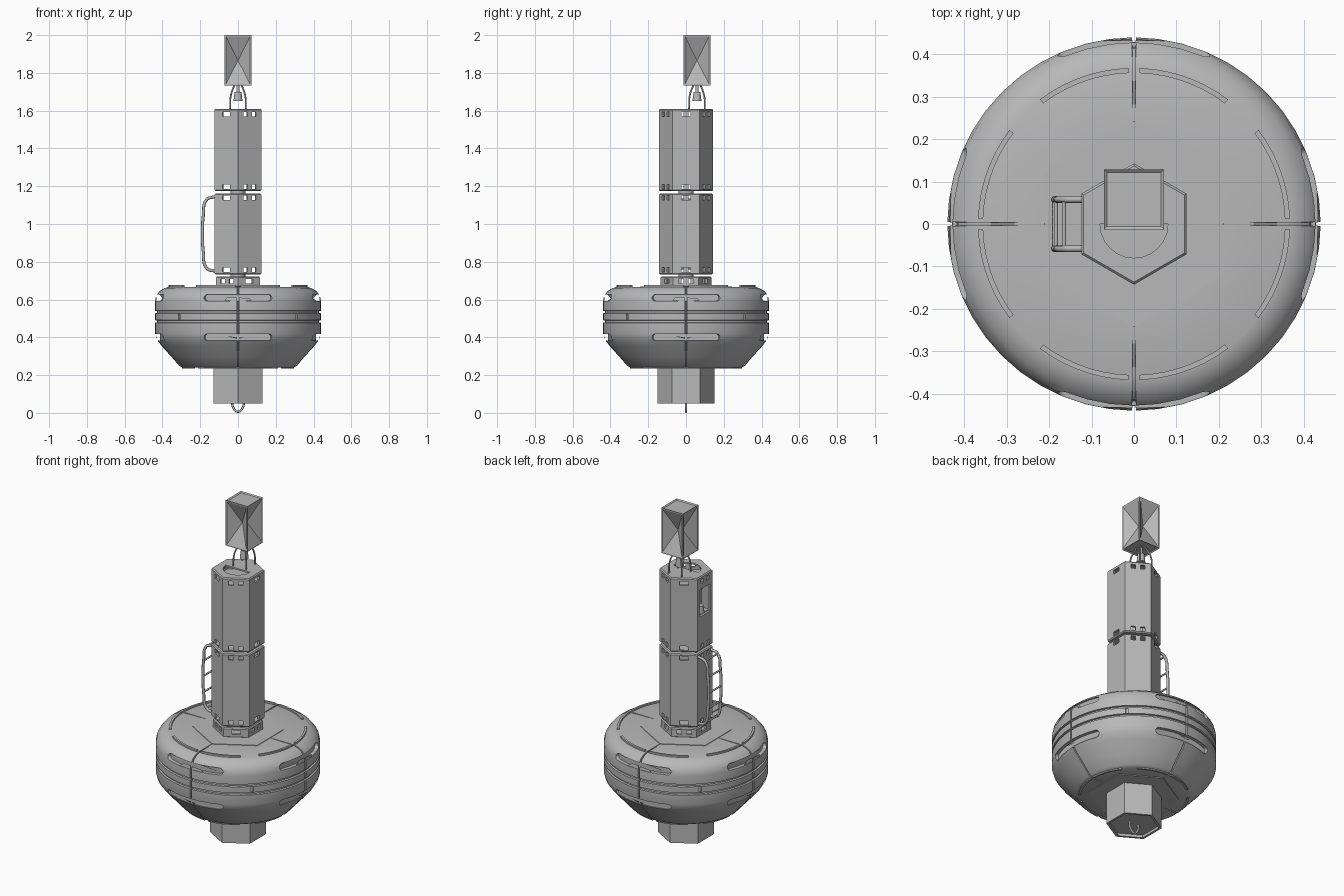
import bpy, bmesh
from math import sin, cos, pi, radians
from mathutils import Matrix, Vector

cube = bpy.data.objects.get("Cube")
if cube:
    bpy.data.objects.remove(cube, do_unlink=True)

grey = bpy.data.materials.new("plain grey")
grey.use_nodes = True
grey.diffuse_color = (0.48, 0.48, 0.48, 1)
grey.node_tree.nodes["Principled BSDF"].inputs["Base Color"].default_value = grey.diffuse_color


def finish(name, bm):
    bmesh.ops.recalc_face_normals(bm, faces=bm.faces)
    me = bpy.data.meshes.new(name)
    bm.to_mesh(me)
    bm.free()
    me.materials.append(grey)
    ob = bpy.data.objects.new(name, me)
    bpy.context.collection.objects.link(ob)
    return ob


def activate(ob):
    bpy.ops.object.select_all(action='DESELECT')
    ob.select_set(True)
    bpy.context.view_layer.objects.active = ob


def smooth(ob, angle=35):
    activate(ob)
    bpy.ops.object.shade_smooth_by_angle(angle=radians(angle))


def cut(ob, bm):
    cutter = finish("cutter", bm)
    cutter.hide_render = True
    mod = ob.modifiers.new("cut", 'BOOLEAN')
    mod.operation, mod.solver, mod.object = 'DIFFERENCE', 'EXACT', cutter
    activate(ob)
    bpy.ops.object.modifier_apply(modifier=mod.name)
    bpy.data.objects.remove(cutter, do_unlink=True)


def loft(bm, rings):
    """Closed solid through equally long rings of points."""
    loops = [[bm.verts.new(p) for p in ring] for ring in rings]
    n = len(loops[0])
    for a, b in zip(loops, loops[1:]):
        for i in range(n):
            bm.faces.new((a[i], a[(i + 1) % n], b[(i + 1) % n], b[i]))
    bm.faces.new(loops[0])
    bm.faces.new(loops[-1])
    return bm


def hexagon(r, z):
    return [(r * sin(k * pi / 3), r * cos(k * pi / 3), z) for k in range(6)]


def hex_solid(*steps):
    return loft(bmesh.new(), [hexagon(r, z) for r, z in steps])


def box(bm, size, centre, turn=0):
    m = Matrix.Rotation(turn, 4, 'Z') @ Matrix.Translation(centre) @ Matrix.Diagonal((*size, 1))
    bmesh.ops.create_cube(bm, size=1, matrix=m)
    return bm


def cylinder(name, r1, r2, z0, z1, x=0, y=0):
    bm = bmesh.new()
    bmesh.ops.create_cone(bm, cap_ends=True, segments=20, radius1=r1, radius2=r2, depth=z1 - z0,
                          matrix=Matrix.Translation((x, y, (z0 + z1) / 2)))
    ob = finish(name, bm)
    smooth(ob)
    return ob


def tube(name, points, radius):
    cu = bpy.data.curves.new(name, 'CURVE')
    cu.dimensions = '3D'
    cu.bevel_depth, cu.bevel_resolution, cu.use_fill_caps = radius, 2, True
    cu.resolution_u = 6
    sp = cu.splines.new('BEZIER')
    sp.bezier_points.add(len(points) - 1)
    for bp, p in zip(sp.bezier_points, points):
        bp.co = p
        bp.handle_left_type = bp.handle_right_type = 'AUTO'
    ob = bpy.data.objects.new(name, cu)
    bpy.context.collection.objects.link(ob)
    cu.materials.append(grey)
    activate(ob)
    bpy.ops.object.convert(target='MESH')
    return ob


def polar(r, deg, z):
    return (r * cos(radians(deg)), r * sin(radians(deg)), z)


# Float: turned profile with sunken seams between its four quarters
profile = [(.2, .24), (.295, .24), (.312, .25), (.355, .3), (.405, .355), (.432, .392), (.44, .42),
           (.44, .477), (.43, .479), (.43, .489), (.44, .491), (.44, .527), (.43, .529),
           (.43, .539), (.44, .541), (.44, .59), (.434, .62), (.415, .645), (.39, .66),
           (.367, .667), (.2, .667)]
angles = []
for q in range(4):
    angles += [(q * 90 + a, abs(a) < .55) for a in (-.6, -.5, .5, .6)]
    angles += [(q * 90 + 7.5 * k, False) for k in range(1, 12)]
rings = []
for i, (r, z) in enumerate(profile):
    sink = 0 < i < len(profile) - 1
    rings.append([polar(r * .975, a, .45 + (z - .45) * .965) if deep and sink else polar(r, a, z)
                  for a, deep in angles])
float_body = finish("float_body", loft(bmesh.new(), rings))

# Long rounded recesses above and below the band, and short links across it
cutters = bmesh.new()
for side in range(4):
    for z, floor in ((.61, .418), (.4, .42)):
        outline = []
        for end in (1, -1):
            for k in range(7):
                t = radians(-90 + 30 * k)
                outline.append((end * (22 + 2.4 * cos(t)), end * .018 * sin(t)))
            steps = [end * (22 - 4 * k) for k in range(1, 11)]
            outline += [(a, end * .018) for a in steps]
        loft(cutters, [[polar(r, side * 90 + a, z + h) for a, h in outline] for r in (floor, .47)])
    box(cutters, (.04, .012, .034), (.45, 0, .509), radians(45 + side * 90))
cut(float_body, cutters)
smooth(float_body)

# Raised lips round the deck and the underside
bm = bmesh.new()
for r, z0, z1 in ((.362, .655, .676), (.29, .234, .25)):
    for q in range(4):
        for start in (2, 53):
            sweep = [q * 90 + start + 5 * k for k in range(8)]
            loft(bm, [[polar(r + d, a, z) for d, z in
                       ((-.006, z0), (.006, z0), (.006, z1), (-.006, z1))] for a in sweep])
finish("rim_lips", bm)

# Hexagonal deck panels and keel with a sunken underside
finish("deck_panel", hex_solid((.243, .65), (.243, .67)))
finish("under_panel", hex_solid((.243, .236), (.243, .25)))
keel = finish("keel", hex_solid((.15, .05), (.15, .25)))
cut(keel, hex_solid((.135, .03), (.135, .065)))
tube("mooring_loop", [(-.028, 0, .07), (-.028, 0, .035), (0, 0, .006), (.028, 0, .035),
                      (.028, 0, .07)], .006)


# Hollow hexagonal mast sections with end slots
def mast_section(name, r, z0, z1, slot_rows, swap=0):
    c = .006
    ob = finish(name, hex_solid((r - c, z0), (r, z0 + c), (r, z1 - c), (r - c, z1)))
    cut(ob, hex_solid((r - .014, z0 + .009), (r - .014, z1 - .009)))
    slots = bmesh.new()
    for k in range(6):
        single = (k + swap) % 2 == 0
        for z in slot_rows:
            for off, width in ([(0, .046)] if single else [(-.026, .026), (.026, .026)]):
                box(slots, (.05, width, .024), (r * .866, off, z), k * pi / 3)
    cut(ob, slots)
    return ob


mast_section("mast_base", .135, .665, .722, [.698], 1)
mast_section("lower_mast", .143, .733, 1.162, [.757, 1.138])
upper = mast_section("upper_mast", .143, 1.174, 1.61, [1.198, 1.58])
cylinder("lower_joint", .04, .04, .715, .74)
cylinder("upper_joint", .04, .04, 1.155, 1.18)

# Half-round opening in the mast top and a window in the ladder side
half = [(.08 * cos(pi * k / 12), -.08 * sin(pi * k / 12)) for k in range(13)]
cut(upper, loft(bmesh.new(), [[(x, y, z) for x, y in half] for z in (1.56, 1.65)]))
cut(upper, box(bmesh.new(), (.06, .09, .16), (-.125, 0, 1.455)))
finish("mast_tray", hex_solid((.128, 1.545), (.128, 1.555)))
finish("window_back", box(bmesh.new(), (.01, .13, .19), (-.055, 0, 1.455)))
finish("window_ledge", box(bmesh.new(), (.055, .12, .012), (-.083, 0, 1.372)))
cylinder("window_device", .025, .02, 1.378, 1.42, -.09)

# Ladder: bowed side rails and rungs
bow = [(-.12, 1.145), (-.165, 1.13), (-.184, 1.04), (-.188, .947), (-.184, .855),
       (-.165, .765), (-.12, .75)]
for name, y in (("left_rail", -.058), ("right_rail", .058)):
    tube("ladder_" + name, [(x, y, z) for x, z in bow], .008)
for i, (x, z) in enumerate(bow[1:-1]):
    tube("ladder_rung_%d" % (i + 1), [(x, -.058, z), (x, .058, z)], .005)

# Lamp hanging inside four bent wires
LY = .058
cylinder("lamp", .024, .018, 1.65, 1.7, 0, LY)
cylinder("lamp_stem", .009, .009, 1.69, 1.745, 0, LY)
for sx in (-1, 1):
    for sy in (-1, 1):
        tube("lamp_wire", [(sx * .042, LY + sy * .042, 1.605), (sx * .038, LY + sy * .038, 1.68),
                           (sx * .018, LY + sy * .018, 1.738)], .0045)

# Reflector: framed box whose sides fold inward to a point
bm = box(bmesh.new(), (.142, .142, .267), (0, LY, 1.8665))
bm.normal_update()
faces = list(bm.faces)
bmesh.ops.inset_individual(bm, faces=faces, thickness=.01, depth=0)
for f in faces:
    f.normal_update()
    normal = f.normal.copy()
    if abs(normal.z) > .5:
        bmesh.ops.translate(bm, verts=f.verts, vec=normal * -.006)
    else:
        tip = bmesh.ops.poke(bm, faces=[f])["verts"]
        bmesh.ops.translate(bm, verts=tip, vec=normal * -.055)
finish("reflector", bm)
